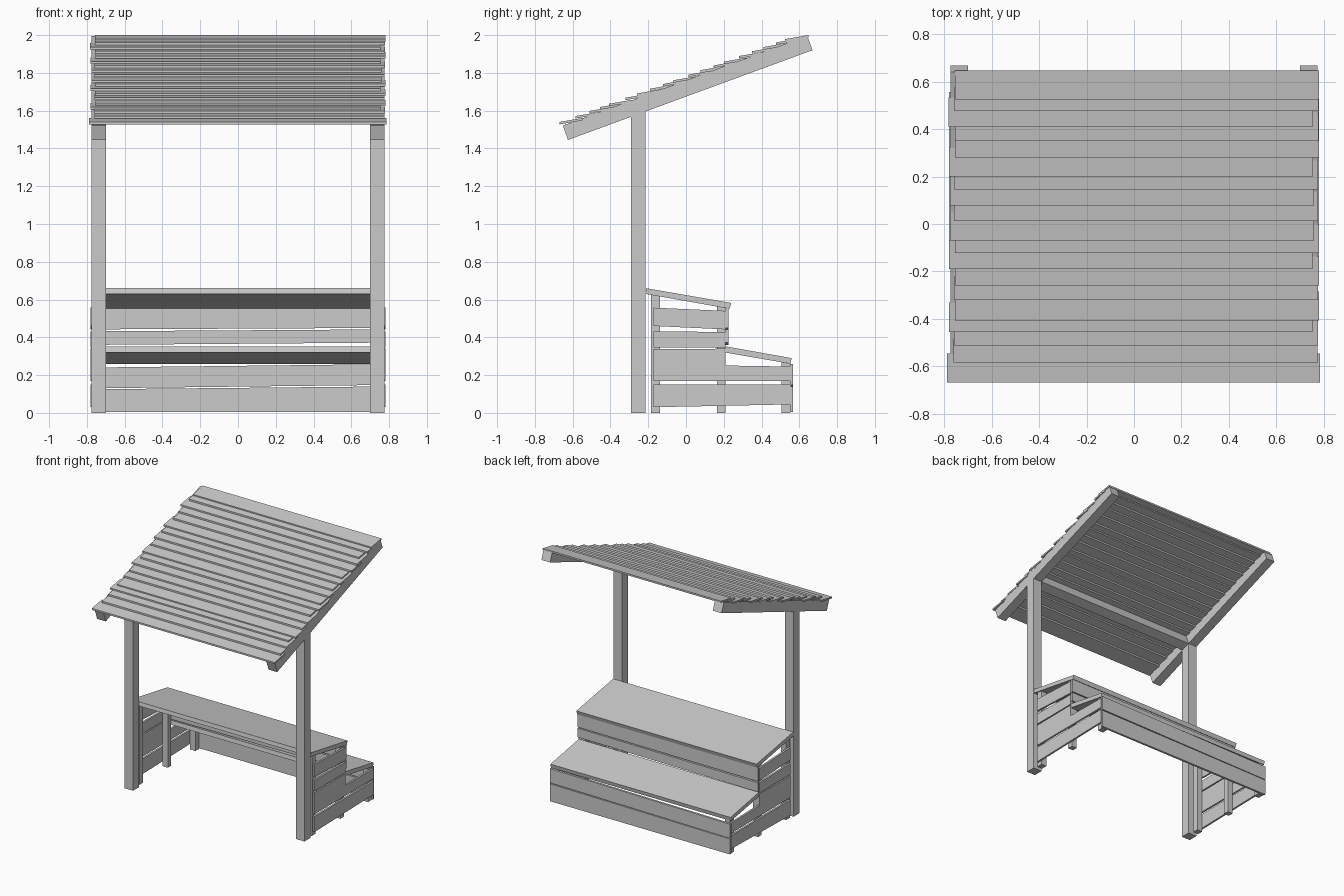
import bpy, bmesh, random

if "Cube" in bpy.data.objects:
    bpy.data.objects.remove(bpy.data.objects["Cube"])

random.seed(4)
SLOPE = 0.367


def prism(name, pts, a, b, axis="x"):
    """Extrude a 2D profile from a to b: (y, z) along x, or (x, z) along y."""
    bm = bmesh.new()
    place = (lambda p, t: (t, p[0], p[1])) if axis == "x" else (lambda p, t: (p[0], t, p[1]))
    lo = [bm.verts.new(place(p, a)) for p in pts]
    hi = [bm.verts.new(place(p, b)) for p in pts]
    bm.faces.new(lo)
    bm.faces.new(hi[::-1])
    n = len(pts)
    for i in range(n):
        j = (i + 1) % n
        bm.faces.new((lo[i], hi[i], hi[j], lo[j]))
    bmesh.ops.recalc_face_normals(bm, faces=bm.faces)
    mesh = bpy.data.meshes.new(name)
    bm.to_mesh(mesh)
    bm.free()
    obj = bpy.data.objects.new(name, mesh)
    bpy.context.collection.objects.link(obj)
    return obj


def quad(u0, u1, b0, t0, b1, t1):
    """Board profile with bottom/top heights at each end."""
    return [(u0, b0), (u1, b1), (u1, t1), (u0, t0)]


def pair(name, pts, a, b):
    """Same part on the left and right side."""
    prism(name + "_right", pts, a, b)
    prism(name + "_left", pts, -b, -a)


def under(y):
    return 1.445 + (y + 0.625) * SLOPE


def over(y):
    return 1.521 + (y + 0.652) * SLOPE


# main posts, tops cut to the roof pitch
pair("post", quad(-0.29, -0.215, 0, under(-0.29), 0, under(-0.215)), 0.70, 0.775)

# sloping rafters and the beam between them
pair("rafter", [(-0.625, 1.445), (0.67, under(0.67)), (0.642, over(0.642)), (-0.652, 1.521)], 0.70, 0.775)
prism("cross_beam", [(-0.285, under(-0.285)), (-0.215, under(-0.215)),
                     (-0.243, over(-0.243)), (-0.313, over(-0.313))], -0.70, 0.70)

# overlapping roof planks with uneven ends
fronts = [0.525, 0.477, 0.41, 0.35, 0.28, 0.2, 0.145, 0.078, 0.012, -0.07, -0.123,
          -0.19, -0.26, -0.32, -0.408, -0.455, -0.512, -0.585, -0.67]
for i, y in enumerate(fronts):
    shift = random.choice((-0.011, 0.011)) + random.uniform(-0.004, 0.004)
    half = 0.768
    if i == 0:
        shift = 0.012
    if i == len(fronts) - 1:
        shift, half = -0.002, 0.787
    y1 = y + 0.123
    f, r = over(y) + 0.013, over(y1) - 0.011
    prism(f"roof_plank_{i + 1}", quad(y, y1, f, f + 0.013, r, r + 0.013), shift - half, shift + half)

# tilted display shelves
prism("upper_shelf", [(-0.215, 0.63), (0.23, 0.551), (0.24, 0.582), (-0.21, 0.66)], -0.775, 0.775)
prism("lower_shelf", [(0.205, 0.32), (0.553, 0.26), (0.559, 0.29), (0.21, 0.352)], -0.775, 0.775)

# inner legs
for name, y0, y1, z0, z1 in (("front_leg", -0.185, -0.138, 0.625, 0.617),
                             ("middle_leg", 0.165, 0.208, 0.562, 0.555),
                             ("back_leg", 0.505, 0.55, 0.268, 0.26)):
    pair(name, quad(y0, y1, 0, z0, 0, z1), 0.72, 0.765)

# side boards, slightly out of level
sides = [(0.557, 0.03, 0.15, 0.045, 0.15),
         (0.557, 0.168, 0.257, 0.168, 0.245),
         (0.21, 0.255, 0.337, 0.25, 0.34),
         (0.21, 0.347, 0.432, 0.347, 0.428),
         (0.21, 0.46, 0.557, 0.442, 0.54)]
for i, (y1, b0, t0, b1, t1) in enumerate(sides):
    pair(f"side_board_{i + 1}", quad(-0.172, y1, b0, t0, b1, t1), 0.765, 0.78)

# riser boards across the back of each step
risers = [(0.55, 0.005, 0.125, 0.005, 0.14),
          (0.55, 0.13, 0.24, 0.148, 0.258),
          (0.208, 0.36, 0.432, 0.372, 0.442),
          (0.208, 0.442, 0.552, 0.45, 0.552)]
for i, (y, b0, t0, b1, t1) in enumerate(risers):
    prism(f"riser_board_{i + 1}", quad(-0.775, 0.775, b0, t0, b1, t1), y, y + 0.017, "y")
